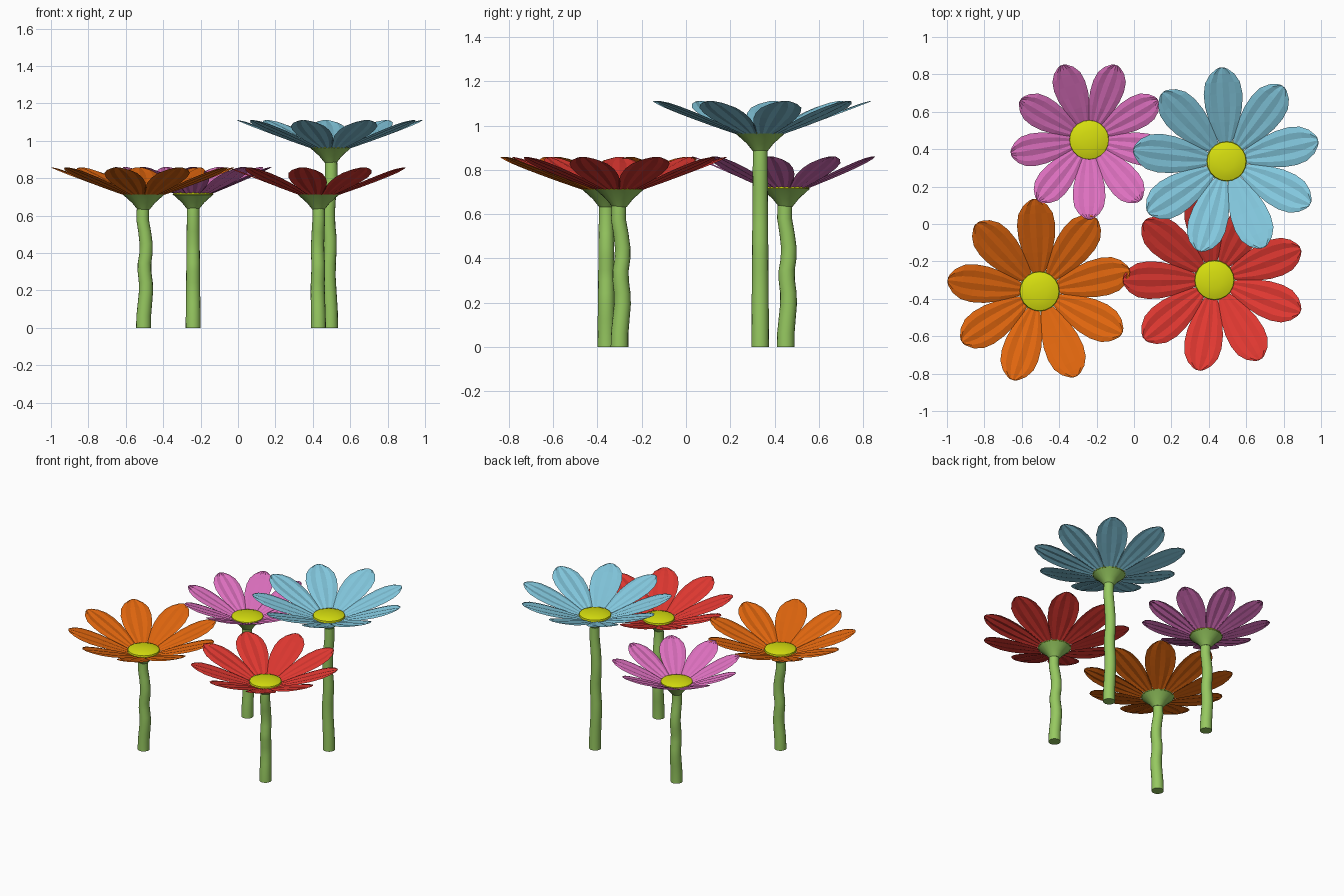
import bpy, bmesh, math
from mathutils import Vector

if "Cube" in bpy.data.objects:
    bpy.data.objects.remove(bpy.data.objects["Cube"])


def material(name, rgb):
    lin = [((c / 255 + 0.055) / 1.055) ** 2.4 if c > 10 else c / 255 / 12.92 for c in rgb]
    m = bpy.data.materials.new(name)
    m.diffuse_color = (*lin, 1)
    m.use_nodes = True
    m.node_tree.nodes["Principled BSDF"].inputs["Base Color"].default_value = m.diffuse_color
    return m


GREEN = material("leaf green", (150, 200, 96))
YELLOW = material("pollen yellow", (215, 223, 15))


def make_object(name, bm, mat, smooth=None):
    bmesh.ops.recalc_face_normals(bm, faces=bm.faces)
    mesh = bpy.data.meshes.new(name)
    bm.to_mesh(mesh)
    bm.free()
    ob = bpy.data.objects.new(name, mesh)
    bpy.context.collection.objects.link(ob)
    mesh.materials.append(mat)
    if smooth:
        bpy.context.view_layer.objects.active = ob
        for o in bpy.context.selected_objects:
            o.select_set(False)
        ob.select_set(True)
        bpy.ops.object.shade_smooth_by_angle(angle=math.radians(smooth))
    return ob


def tube(rings, sides):
    """Capped solid through (x, y, z, radius) rings."""
    bm = bmesh.new()
    loops = []
    for x, y, z, r in rings:
        loops.append([bm.verts.new((x + r * math.cos(2 * math.pi * i / sides),
                                    y + r * math.sin(2 * math.pi * i / sides), z))
                      for i in range(sides)])
    for a, b in zip(loops, loops[1:]):
        for i in range(sides):
            j = (i + 1) % sides
            bm.faces.new((a[i], a[j], b[j], b[i]))
    bm.faces.new(loops[0][::-1])
    bm.faces.new(loops[-1])
    return bm


# Petal outline: fraction of length, half width as fraction of length
OUTLINE = [(0.15, 0.045), (0.28, 0.105), (0.42, 0.160), (0.58, 0.197), (0.72, 0.206),
           (0.84, 0.186), (0.93, 0.130), (0.985, 0.060), (1.0, 0.025)]
COLS = 6


def petals(x, y, z, length, rise, phase):
    bm = bmesh.new()
    for k in range(9):
        a = math.radians(phase + 40 * k)
        along = Vector((math.cos(a), math.sin(a), 0))
        across = Vector((-math.sin(a), math.cos(a), 0))
        rows = []
        for t, w in OUTLINE:
            row = []
            for c in range(COLS + 1):
                u = 2 * c / COLS - 1
                # shallow lengthwise pleats fading out at the tip
                pleat = (0.007 if c % 2 else 0) * min(1, w / 0.15)
                p = Vector((x, y, z)) + along * length * t + across * length * w * u
                p.z += rise * (t - 0.2) / 0.8 + pleat - 0.003
                row.append(bm.verts.new(p))
            rows.append(row)
        for r0, r1 in zip(rows, rows[1:]):
            for c in range(COLS):
                bm.faces.new((r0[c], r1[c], r1[c + 1], r0[c + 1]))
    for f in bm.faces:
        f.normal_update()
    return bm


# Stem sway along its height: height fraction, offset
SWAY = [(0, 0), (0.1, 0.001), (0.2, 0.007), (0.3, 0.013), (0.38, 0.012), (0.47, 0.005),
        (0.54, 0.005), (0.62, 0.013), (0.7, 0.014), (0.8, 0.006), (0.9, -0.005), (1, -0.003)]


def flower(name, colour, x, y, top, length, rise, phase, sway):
    mat = material(name + " petal", colour)
    stem_top = top - 0.07
    # wavy stem
    rings = [(x + sway[0] * s, y + sway[1] * s, stem_top * t, 0.040 - 0.007 * t)
             for t, s in SWAY]
    make_object(name + "_stem", tube(rings, 16), GREEN, 50)
    # cone under the bloom
    make_object(name + "_calyx",
                tube([(x, y, stem_top - 0.01, 0.032), (x, y, top - 0.045, 0.060),
                      (x, y, top, 0.110)], 20), GREEN, 40)
    # ring of nine petals
    make_object(name + "_petals", petals(x, y, top, length, rise, phase), mat)
    # low domed centre
    make_object(name + "_centre",
                tube([(x, y, top - 0.004, 0.107), (x, y, top + 0.012, 0.104),
                      (x, y, top + 0.021, 0.080), (x, y, top + 0.027, 0.045),
                      (x, y, top + 0.029, 0.010)], 20), YELLOW, 40)


flower("orange_flower", (224, 102, 14), -0.505, -0.36, 0.712, 0.495, 0.148, 13, (1, 0))
flower("red_flower", (224, 56, 49), 0.43, -0.30, 0.712, 0.490, 0.148, 20, (-0.3, 1))
flower("blue_flower", (131, 200, 222), 0.495, 0.335, 0.963, 0.502, 0.150, 13, (-0.8, 0))
flower("pink_flower", (221, 112, 191), -0.24, 0.45, 0.715, 0.425, 0.148, 30, (0, 1))
